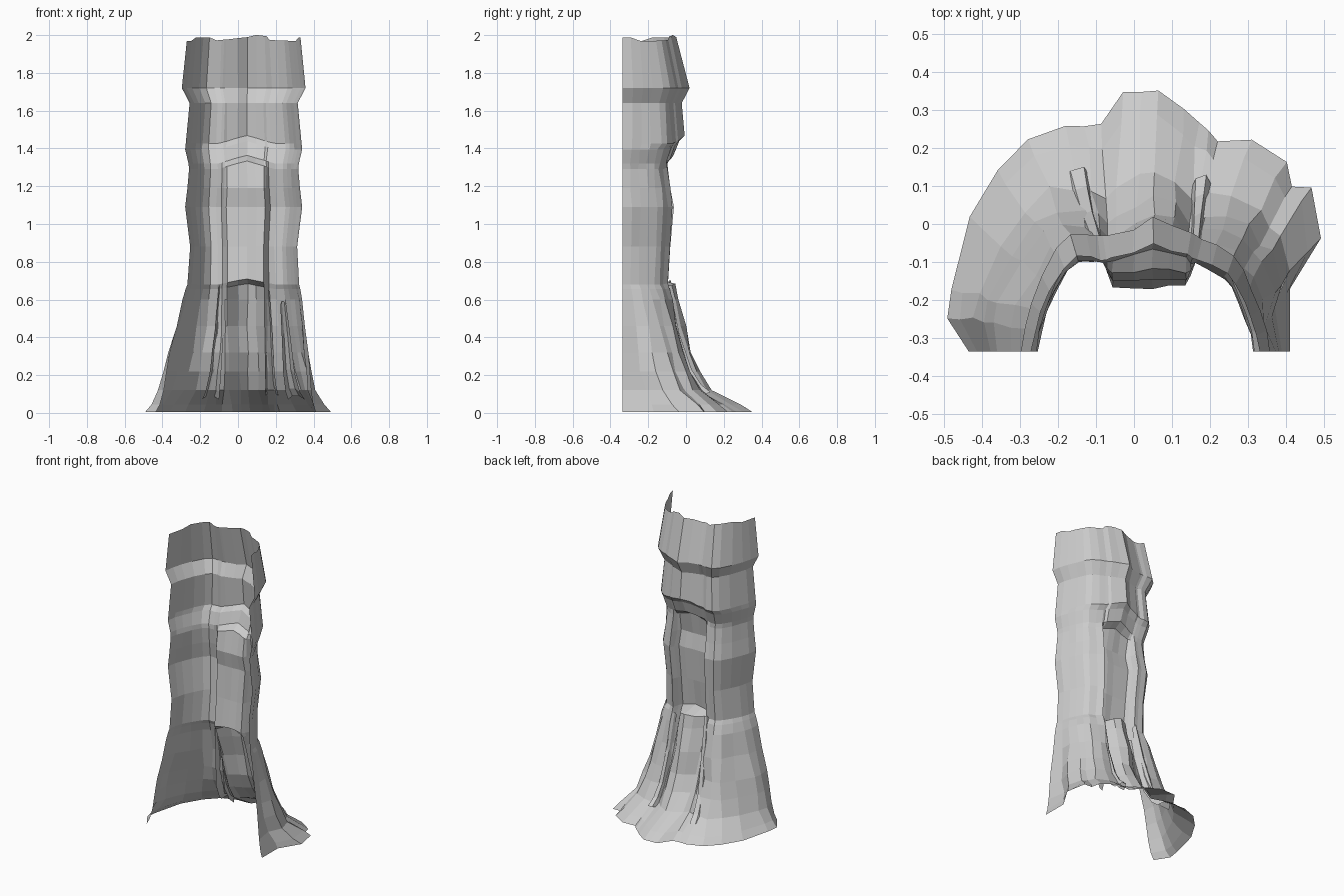
import bpy, random
from mathutils import Vector

random.seed(4)
CX, CY = 0.03, -0.335          # middle of the cut open side

# plan outlines, from the left cut edge round the back to the right cut edge
BASE = [(-.435, -.335), (-.49, -.245), (-.48, -.17), (-.43, .02), (-.36, .14), (-.28, .225),
        (-.18, .26), (-.13, .26), (-.085, .26), (-.03, .345), (.02, .35), (.065, .35),
        (.13, .30), (.17, .27), (.195, .245), (.22, .22), (.31, .225), (.40, .16),
        (.415, .10), (.465, .095), (.49, -.04), (.41, -.17), (.41, -.335)]
TRUNK = [(-.265, -.335), (-.255, -.28), (-.24, -.23), (-.215, -.17), (-.18, -.11), (-.147, -.08),
         (-.11, -.08), (-.085, -.085), (-.07, -.085), (-.058, -.08), (0, -.068), (.05, -.045),
         (.095, -.062), (.138, -.075), (.15, -.085), (.165, -.09), (.20, -.105), (.24, -.125),
         (.262, -.155), (.284, -.20), (.30, -.245), (.317, -.29), (.325, -.335)]
# how deep each column of the hollow is pushed in
HOLLOW = {7: -.012, 8: .03, 9: .06, 10: .072, 11: .095, 12: .078, 13: .065, 14: .03, 15: -.012}

# z, flare at back, flare at sides, x scale, y scale, hollow strength
LEVELS = [(.005, 1, 1, 1, 1, 0), (.045, .84, .87, 1, 1, .1), (.12, .47, .75, 1, 1, .4),
          (.22, .27, .66, 1, 1, .5), (.32, .17, .56, 1, 1, .6), (.46, .09, .34, 1, 1, .7),
          (.60, .03, .17, 1, .97, .85), (.655, .01, .09, .99, .93, .95),
          (.68, 0, .05, .98, .90, 1), (.88, 0, 0, .96, .97, 1), (1.09, 0, 0, 1.05, 1.04, 1),
          (1.19, 0, 0, 1.01, .97, 1), (1.29, 0, 0, .98, .92, .5), (1.32, 0, 0, .99, .94, 0),
          (1.395, 0, 0, 1.05, 1.04, 0), (1.425, 0, 0, 1.04, 1.13, 0), (1.64, 0, 0, .97, 1.07, 0),
          (1.72, 0, 0, 1.11, 1.21, 0), (1.98, 0, 0, 1.02, .97, 0)]


def loft(name, rings):
    """Flat-shaded open skin through equal-length rings."""
    n = len(rings[0])
    verts = [p for r in rings for p in r]
    faces = [(k * n + i + 1, k * n + i, k * n + n + i, k * n + n + i + 1)
             for k in range(len(rings) - 1) for i in range(n - 1)]
    me = bpy.data.meshes.new(name)
    me.from_pydata(verts, [], faces)
    me.update()
    ob = bpy.data.objects.new(name, me)
    bpy.context.collection.objects.link(ob)
    return ob


# half-round trunk shell with flared foot, hollow and ringed bark
rings = []
for k, (z, fb, fs, sx, sy, hol) in enumerate(LEVELS):
    ring = []
    for i, (b, t) in enumerate(zip(BASE, TRUNK)):
        dx, dy = abs(b[0] - t[0]), abs(b[1] - t[1])
        side = dx / (dx + dy)
        f = fb + (fs - fb) * side
        tx, ty = CX + (t[0] - CX) * sx, CY + (t[1] - CY) * sy
        x, y = tx + (b[0] - tx) * f, ty + (b[1] - ty) * f
        h = HOLLOW.get(i, 0) * hol
        if z < .67 and 10 <= i <= 12:      # middle root stands proud of the hollow
            h = 0
        y -= h
        zz = z
        peak = max(0, 1 - abs(x - .045) / .15)
        if .65 < z < .7:                   # arched top of the middle root
            zz += .03 * peak
        if 1.25 < z < 1.5:                 # arched brow over the hollow
            zz += .045 * peak
        if k == len(LEVELS) - 1:           # ragged rim
            zz += .02 * peak + (-.01, .008, -.008)[i // 3 % 3]
        if 0 < i < len(BASE) - 1:
            j = .01 if .02 < z < .6 else .004
            x += random.uniform(-j, j) * .6
            y += random.uniform(-j, j)
        ring.append((x, max(y, CY), zz))
    rings.append(ring)
loft("trunk_shell", rings)


# folded root ridges running down the outside of the foot
def root(name, path, width):
    secs = []
    for k, (x, y, z) in enumerate(path):
        w = width * (.35 + .65 * k / (len(path) - 1))
        d = .02 + .03 * min(k, 2) / 2
        secs.append([Vector((x - w, y - d, z - .02)), Vector((x - w * .5, y - .01, z)),
                     Vector((x + w * .3, y, z)), Vector((x + w, y - d, z - .02))])
    loft(name, secs)


root("root_left", [(-.085, -.08, .70), (-.10, -.025, .45), (-.12, .035, .23),
                   (-.135, .10, .13), (-.145, .15, .09)], .045)
root("root_middle_right", [(.155, -.085, .66), (.165, -.035, .42), (.17, .03, .23),
                           (.175, .08, .15), (.18, .13, .11)], .035)
root("root_right", [(.24, -.105, .59), (.255, -.06, .42), (.27, -.015, .23),
                    (.29, .03, .13), (.31, .07, .09)], .045)
